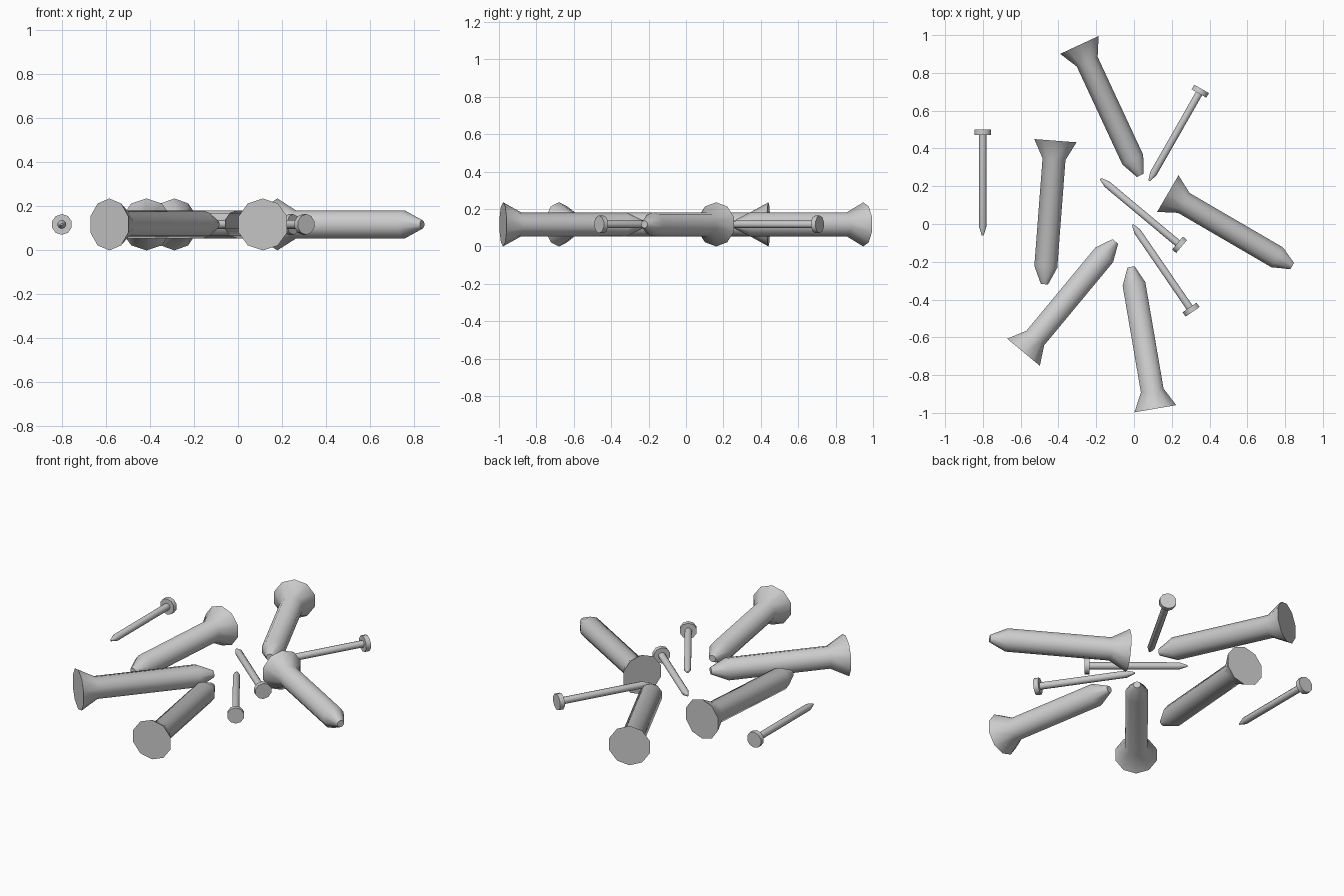
import bpy, bmesh, math
from mathutils import Vector

if "Cube" in bpy.data.objects:
    bpy.data.objects.remove(bpy.data.objects["Cube"])

Z = 0.118      # height of every axis above the ground
SIDES = 10

# lathe profiles: (distance from head face, radius)
SCREW = [(0, 0.118), (0.098, 0.064), (0.67, 0.064), (0.762, 0.02)]
NAIL = [(0, 0.047), (0.028, 0.047), (0.028, 0.02), (0.515, 0.02), (0.56, 0.005)]


def lathe(name, profile, head, tip):
    """Capped revolve lying flat, from the head centre towards the tip."""
    start = Vector((head[0], head[1], Z))
    axis = (Vector((tip[0], tip[1], Z)) - start).normalized()
    up = Vector((0, 0, 1))
    side = axis.cross(up)
    bm = bmesh.new()
    rings = []
    for d, r in profile:
        ring = []
        for i in range(SIDES):
            a = 2 * math.pi * i / SIDES
            ring.append(bm.verts.new(start + axis * d + (up * math.cos(a) + side * math.sin(a)) * r))
        rings.append(ring)
    for a, b in zip(rings, rings[1:]):
        for i in range(SIDES):
            j = (i + 1) % SIDES
            bm.faces.new((a[i], a[j], b[j], b[i]))
    bm.faces.new(rings[0])
    bm.faces.new(rings[-1])
    bmesh.ops.recalc_face_normals(bm, faces=bm.faces)
    mesh = bpy.data.meshes.new(name)
    bm.to_mesh(mesh)
    bm.free()
    obj = bpy.data.objects.new(name, mesh)
    bpy.context.collection.objects.link(obj)
    bpy.ops.object.select_all(action='DESELECT')
    obj.select_set(True)
    bpy.context.view_layer.objects.active = obj
    bpy.ops.object.shade_smooth_by_angle(angle=math.radians(45))


# large countersunk screws: head centre, tip
screws = [
    ((-0.289, 0.948), (0.033, 0.256)),
    ((-0.416, 0.441), (-0.474, -0.320)),
    ((-0.585, -0.679), (-0.101, -0.095)),
    ((0.179, 0.161), (0.831, -0.219)),
    ((0.113, -0.978), (-0.017, -0.219)),
]
# small flat-headed nails: head centre, tip
nails = [
    ((-0.801, 0.499), (-0.801, -0.061)),
    ((0.358, 0.715), (0.080, 0.228)),
    ((0.252, -0.119), (-0.178, 0.240)),
    ((0.310, -0.465), (-0.006, -0.005)),
]
for n, (h, t) in enumerate(screws, 1):
    lathe(f"large_screw_{n}", SCREW, h, t)
for n, (h, t) in enumerate(nails, 1):
    lathe(f"small_nail_{n}", NAIL, h, t)
